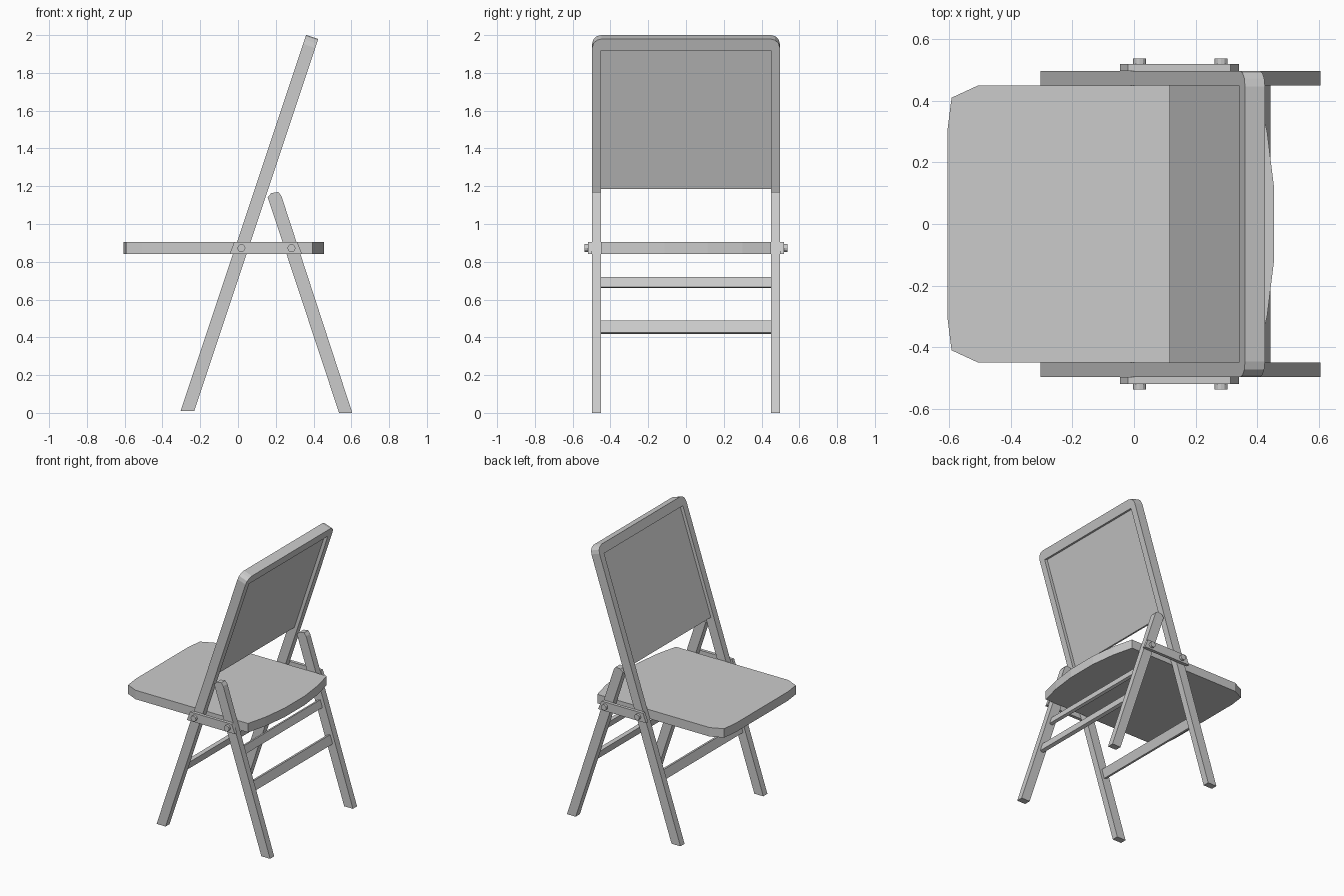
import bpy, bmesh
from math import atan, sin, cos, pi
from mathutils import Matrix, Vector

cube = bpy.data.objects.get("Cube")
if cube:
    bpy.data.objects.remove(cube, do_unlink=True)

grey = bpy.data.materials.new("plain_grey")
grey.use_nodes = True
COLOR = (0.6, 0.6, 0.6, 1)
grey.diffuse_color = COLOR
grey.node_tree.nodes["Principled BSDF"].inputs["Base Color"].default_value = COLOR


def finish(name, bm):
    bmesh.ops.recalc_face_normals(bm, faces=bm.faces)
    mesh = bpy.data.meshes.new(name)
    bm.to_mesh(mesh)
    bm.free()
    mesh.materials.append(grey)
    obj = bpy.data.objects.new(name, mesh)
    bpy.context.collection.objects.link(obj)
    return obj


def prism(outline, offset):
    """Extrude a closed outline of 3D points by an offset."""
    bm = bmesh.new()
    face = bm.faces.new([bm.verts.new(p) for p in outline])
    new = bmesh.ops.extrude_face_region(bm, geom=[face], use_keep_orig=True)
    verts = [v for v in new["geom"] if isinstance(v, bmesh.types.BMVert)]
    bmesh.ops.translate(bm, verts=verts, vec=offset)
    return bm


def side_part(name, outline, y0, y1):
    """Outline in x and z, extruded between two y values."""
    return finish(name, prism([(x, y0, z) for x, z in outline], (0, y1 - y0, 0)))


def tilted_box(name, centre, size, angle):
    bm = bmesh.new()
    bmesh.ops.create_cube(bm, size=1)
    bm.transform(Matrix.Translation(centre) @ Matrix.Rotation(angle, 4, 'Y')
                 @ Matrix.Diagonal((*size, 1)))
    return finish(name, bm)


LEAN = atan(0.3335)       # backward lean of the main frame
REAR_LEAN = -atan(0.3305)  # forward lean of the rear legs
TOP = Vector((0.3925, 0, 1.99))
DEPTH = 0.068
OUT, IN = 0.497, 0.45

# main frame: a U shape with rounded top corners, cut level at the feet
R = 0.05
corner = [(OUT - R + R * cos(t * pi / 6), -R + R * sin(t * pi / 6)) for t in range(4)]
half = [(IN, -0.064), (IN, -2.3), (OUT, -2.3)] + corner
outline = half + [(-y, s) for y, s in reversed(half)]
bm = prism([(-DEPTH / 2, y, s) for y, s in outline], (DEPTH, 0, 0))
bm.transform(Matrix.Translation(TOP) @ Matrix.Rotation(LEAN, 4, 'Y'))
cut = bmesh.ops.bisect_plane(bm, geom=bm.verts[:] + bm.edges[:] + bm.faces[:],
                             plane_co=(0, 0, 0.01), plane_no=(0, 0, -1), clear_outer=True)
bmesh.ops.holes_fill(bm, edges=[e for e in bm.edges if e.is_boundary])
finish("main_frame", bm)

# back panel set inside the frame
along = Vector((sin(LEAN), 0, cos(LEAN)))
tilted_box("back_panel", TOP - along * 0.452, (0.02, 2 * IN, 0.784), LEAN)

# seat board with a softened front and a bowed back
edge = [(-0.606, 0.3), (-0.592, 0.41), (-0.505, IN), (0.395, IN), (0.432, 0.3), (0.455, 0.115)]
seat = edge + [(x, -y) for x, y in reversed(edge)]
finish("seat", prism([(x, y, 0.84) for x, y in seat], (0, 0, 0.065)))

# rear legs, hinge plates and bolts on both sides
leg = [(0.535, 0), (0.605, 0), (0.23, 1.148), (0.214, 1.169), (0.177, 1.164), (0.157, 1.143)]
plate = [(-0.045, 0.84), (0.34, 0.84), (0.313, 0.905), (-0.02, 0.905)]
for side, s in (("left", 1), ("right", -1)):
    side_part(f"rear_leg_{side}", leg, s * IN, s * OUT)
    side_part(f"hinge_plate_{side}", plate, s * OUT, s * 0.52)
    for end, x in (("front", 0.018), ("rear", 0.283)):
        circle = [(x + 0.021 * cos(k * pi / 6), 0.872 + 0.021 * sin(k * pi / 6))
                  for k in range(12)]
        side_part(f"{end}_bolt_{side}", circle, s * 0.5, s * 0.537)

# stretchers between the legs
def stretcher(name, z, height, thick, foot_x, angle):
    x = foot_x + z * sin(angle) / cos(angle)
    tilted_box(name, (x, 0, z), (thick, 2 * IN, height), angle)


stretcher("rear_lower_stretcher", 0.453, 0.065, 0.026, 0.57, REAR_LEAN)
stretcher("rear_upper_stretcher", 0.69, 0.055, 0.022, 0.57, REAR_LEAN)
stretcher("front_stretcher", 0.455, 0.065, 0.026, -0.271, LEAN)
